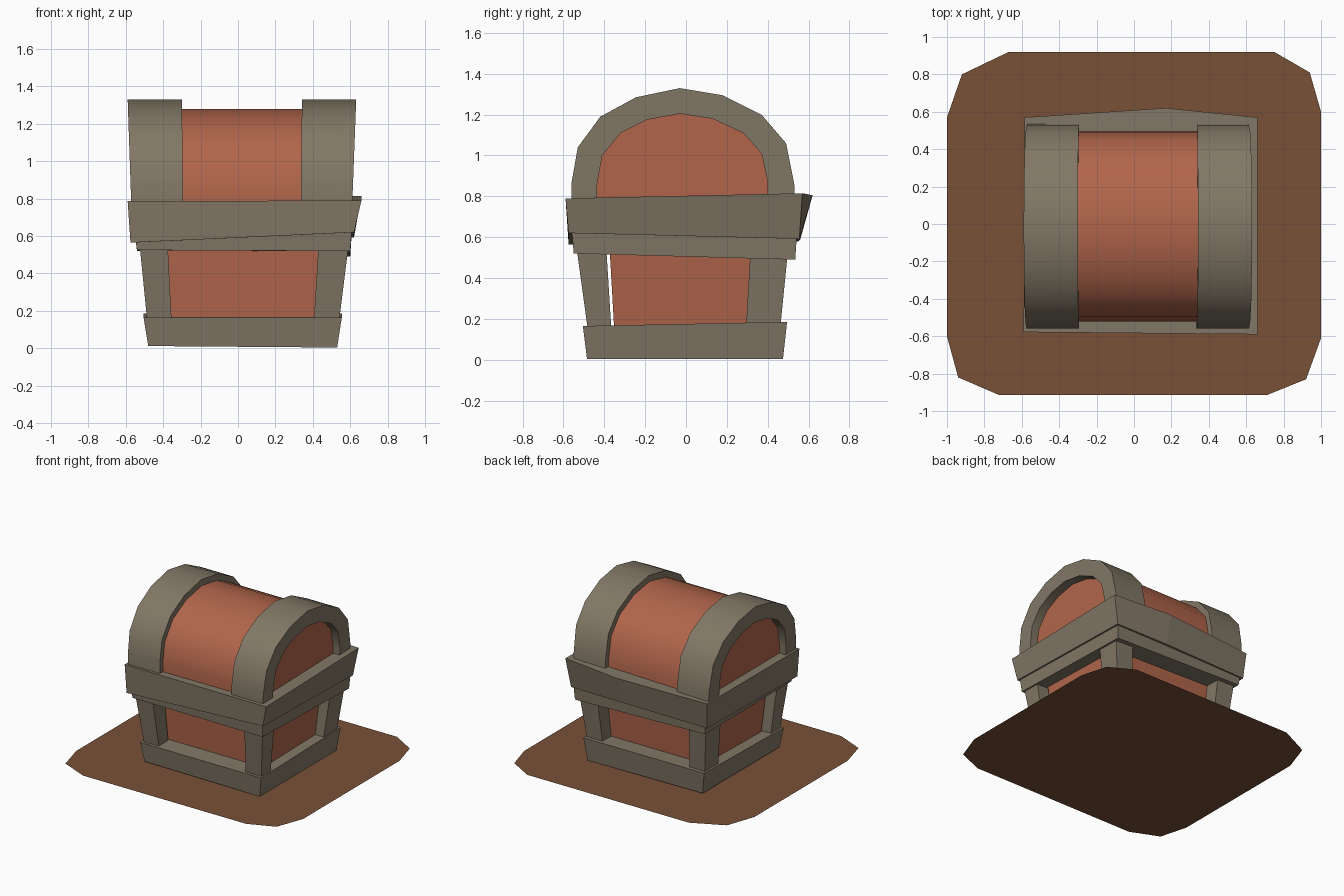
import bpy

if "Cube" in bpy.data.objects:
    bpy.data.objects.remove(bpy.data.objects["Cube"])


def material(name, rgb):
    m = bpy.data.materials.new(name)
    m.diffuse_color = (*rgb, 1)
    m.use_nodes = True
    m.node_tree.nodes["Principled BSDF"].inputs["Base Color"].default_value = m.diffuse_color
    return m


STONE = material("grey_trim", (0.223, 0.186, 0.132))
CLAY = material("orange_wood", (0.440, 0.131, 0.071))
EARTH = material("brown_earth", (0.190, 0.082, 0.039))


def make(name, verts, faces, mat, smooth=False):
    me = bpy.data.meshes.new(name)
    me.from_pydata(verts, [], faces)
    me.materials.append(mat)
    ob = bpy.data.objects.new(name, me)
    bpy.context.collection.objects.link(ob)
    if smooth:
        bpy.ops.object.select_all(action='DESELECT')
        ob.select_set(True)
        bpy.context.view_layer.objects.active = ob
        bpy.ops.object.shade_smooth_by_angle(angle=0.56)
    return ob


def loft(name, low, high, mat, smooth=False):
    """Closed solid between two counter-clockwise rings."""
    n = len(low)
    faces = [(i, (i + 1) % n, n + (i + 1) % n, n + i) for i in range(n)]
    faces += [tuple(reversed(range(n))), tuple(range(n, 2 * n))]
    return make(name, list(low) + list(high), faces, mat, smooth)


def rect(x0, x1, y0, y1, z):
    """Rectangle ring; z may be one height or four corner heights."""
    zs = z if isinstance(z, tuple) else (z,) * 4
    return list(zip((x0, x1, x1, x0), (y0, y0, y1, y1), zs))


# ground patch
outline = [(-1, -.6), (-.94, -.82), (-.72, -.915), (.71, -.915), (.92, -.83), (1, -.61),
           (1, .6), (.94, .81), (.75, .92), (-.67, .92), (-.92, .8), (-1, .57)]
make("ground_patch", [(x, y, 0) for x, y in outline], [tuple(range(12))], EARTH)

# base frame
loft("base_frame", rect(-.48, .53, -.485, .475, (.012, .004, .004, .012)),
     rect(-.505, .555, -.505, .495, (.165, .165, .185, .185)), STONE)

# recessed body
loft("body_panels", rect(-.41, .465, -.35, .35, .12),
     rect(-.45, .505, -.375, .38, .56), CLAY)

# four corner posts: (outer, inner) at the bottom and top for each side
XS = {"left": ((-.485, -.355), (-.525, -.375)), "right": ((.405, .54), (.43, .59))}
YS = {"front": ((-.48, -.365), (-.535, -.39)), "back": ((.293, .46), (.316, .50))}
for xn, (xb, xt) in XS.items():
    for yn, (yb, yt) in YS.items():
        loft(f"{yn}_{xn}_post", rect(*xb, *yb, .14), rect(*xt, *yt, .54), STONE)

# lower rim band
loft("lower_rim", rect(-.54, .60, -.55, .535, (.525, .52, .49, .52)),
     rect(-.555, .61, -.56, .545, .64), STONE)

# upper rim band, bowed at the back
loft("upper_rim",
     [(-.575, -.575, .565), (.62, -.575, .62), (.62, .555, .592), (.16, .56, .59), (-.57, .55, .58)],
     [(-.59, -.578, .787), (.66, -.59, .79), (.66, .57, .815), (.17, .62, .805), (-.585, .57, .785)],
     STONE)

# lid profiles in (y, z), running from back to front over the top
OUTER = [(.535, .75), (.53, .86), (.49, 1.06), (.37, 1.2), (.18, 1.295), (-.03, 1.33),
         (-.245, 1.285), (-.42, 1.19), (-.53, 1.04), (-.56, .87), (-.56, .75)]
INNER = [(.40, .75), (.40, .87), (.37, 1.01), (.28, 1.11), (.13, 1.18), (-.03, 1.205),
         (-.19, 1.175), (-.32, 1.11), (-.41, 1.0), (-.435, .86), (-.435, .75)]
BARREL = [(-.015 + (y + .015) * .93, z if z < .8 else .75 + (z - .75) * .914) for y, z in OUTER]

# lid barrel with recessed ends
loft("lid_barrel", [(-.515, y, z) for y, z in BARREL],
     [(.555, y, z) for y, z in BARREL], CLAY, True)


def arch(name, x0_low, x0_top, x1_low, x1_top):
    """Arched band whose sides lean slightly with height."""
    ring = OUTER + INNER[::-1]

    def side(lo, hi):
        return [(lo + (hi - lo) * (z - .75) / .58, y, z) for y, z in ring]
    n, k = len(ring), len(OUTER)
    verts = side(x0_low, x0_top) + side(x1_low, x1_top)
    faces = [(i, (i + 1) % n, n + (i + 1) % n, n + i) for i in range(n)]
    for i in range(k - 1):
        a, b, c, d = i, i + 1, n - 2 - i, n - 1 - i
        faces += [(d, c, b, a), (n + a, n + b, n + c, n + d)]
    make(name, verts, faces, STONE, True)


# arched lid bands
arch("left_lid_band", -.57, -.59, -.293, -.30)
arch("right_lid_band", .335, .342, .61, .632)
